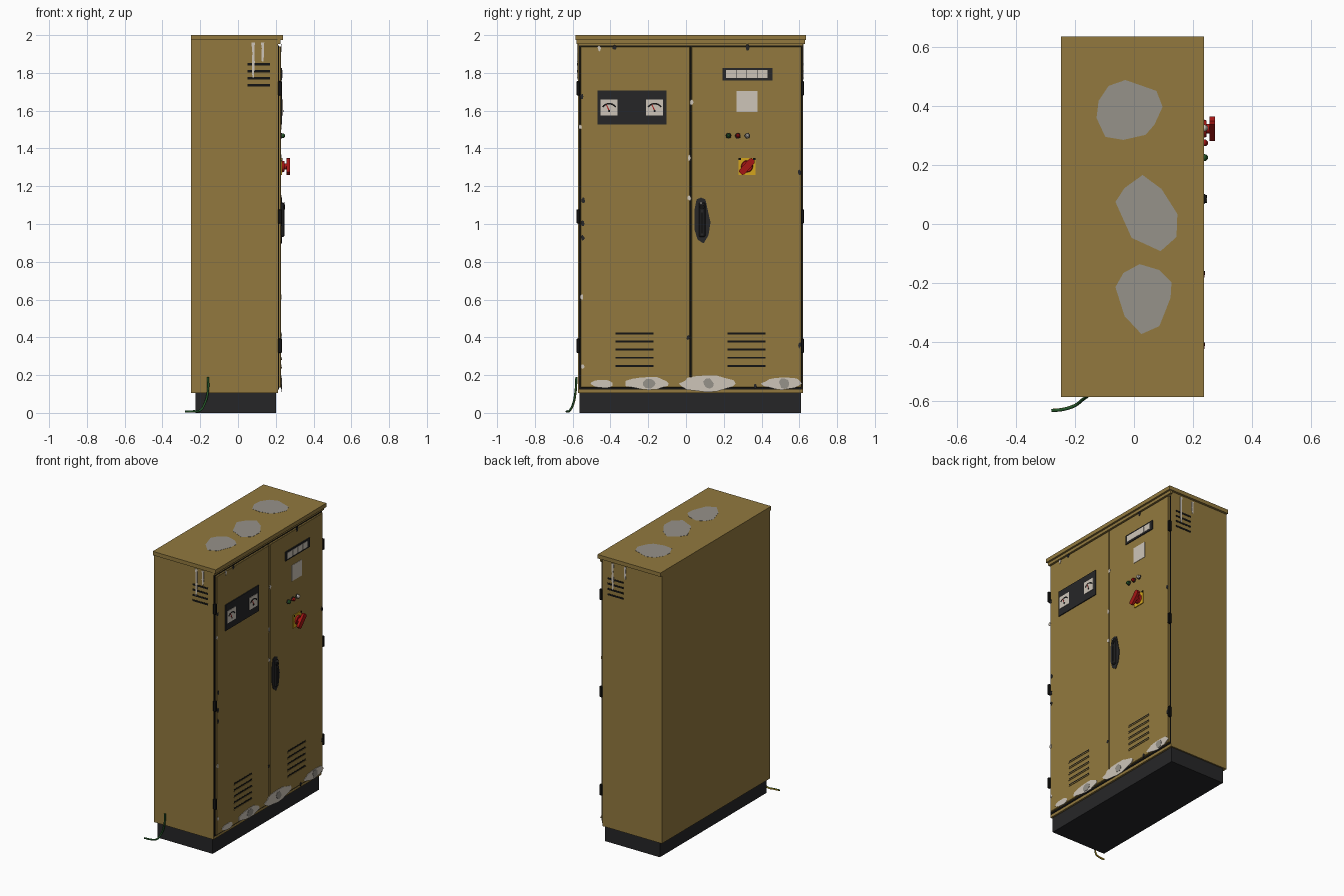
import bpy, bmesh, math, random
from mathutils import Vector, Matrix

if "Cube" in bpy.data.objects:
    bpy.data.objects.remove(bpy.data.objects["Cube"])

random.seed(4)


def material(name, r, g, b):
    m = bpy.data.materials.new(name)
    lin = lambda c: (c / 255 / 12.92) if c < 11 else ((c / 255 + 0.055) / 1.055) ** 2.4
    m.diffuse_color = (lin(r), lin(g), lin(b), 1)
    m.use_nodes = True
    m.node_tree.nodes["Principled BSDF"].inputs["Base Color"].default_value = m.diffuse_color
    return m


TAN = material("mustard paint", 146, 121, 62)
CHAR = material("charcoal", 38, 38, 39)
BLACK = material("black", 20, 20, 19)
WHITE = material("off white", 206, 197, 185)
GREY = material("bare grey", 150, 146, 138)
RED = material("red", 165, 22, 20)
YELLOW = material("yellow", 212, 165, 28)
GREEN = material("green", 38, 88, 42)


def finish(name, bm, mat, smooth=False):
    bmesh.ops.recalc_face_normals(bm, faces=bm.faces)
    me = bpy.data.meshes.new(name)
    bm.to_mesh(me)
    bm.free()
    me.materials.append(mat)
    ob = bpy.data.objects.new(name, me)
    bpy.context.collection.objects.link(ob)
    if smooth:
        bpy.context.view_layer.objects.active = ob
        ob.select_set(True)
        bpy.ops.object.shade_smooth_by_angle(angle=math.radians(40))
        ob.select_set(False)
    return ob


def box(name, x, y, z, mat, bevel=0):
    bm = bmesh.new()
    bmesh.ops.create_cube(bm, size=1)
    for v in bm.verts:
        v.co = [(a[0] + a[1]) / 2 + c * (a[1] - a[0]) for a, c in zip((x, y, z), v.co)]
    if bevel:
        bmesh.ops.bevel(bm, geom=bm.edges[:], offset=bevel, segments=1, affect='EDGES')
    return finish(name, bm, mat)


def plate(name, pts, axis, level, depth, mat):
    """Flat outline extruded along an axis; pts use the other two axes in order."""
    bm = bmesh.new()

    def place(p):
        c = list(p)
        c.insert(axis, level)
        return bm.verts.new(c)
    f = bm.faces.new([place(p) for p in pts])
    new = bmesh.ops.extrude_face_region(bm, geom=[f])["geom"]
    d = Vector((0, 0, 0))
    d[axis] = depth
    bmesh.ops.translate(bm, vec=d, verts=[g for g in new if isinstance(g, bmesh.types.BMVert)])
    return finish(name, bm, mat)


def blob(cy, cz, ry, rz, n=9, jitter=0.25):
    out = []
    for i in range(n):
        a, k = math.tau * i / n, 1 - random.random() * jitter
        out.append((cy + ry * k * math.cos(a), cz + rz * k * math.sin(a)))
    return out


def rod(name, x0, x1, y, z, r0, r1, mat, n=20):
    bm = bmesh.new()
    bmesh.ops.create_cone(bm, cap_ends=True, segments=n, radius1=r0, radius2=r1, depth=x1 - x0)
    bm.transform(Matrix.Translation(((x0 + x1) / 2, y, z)) @ Matrix.Rotation(math.pi / 2, 4, 'Y'))
    return finish(name, bm, mat, True)


F = 0.228  # door face

# Cabinet shell
box("plinth", (-0.225, 0.20), (-0.565, 0.61), (0, 0.105), CHAR)
box("cabinet_body", (-0.248, 0.212), (-0.573, 0.62), (0.105, 1.973), TAN)
box("roof", (-0.248, 0.238), (-0.586, 0.636), (1.973, 2.0), TAN)
box("roof_lip", (0.21, 0.225), (-0.58, 0.63), (1.953, 1.974), TAN)
box("door_seal", (0.205, 0.216), (-0.567, 0.617), (0.125, 1.944), BLACK)
box("left_door", (0.214, F), (-0.558, 0.021), (0.135, 1.94), TAN, 0.002)
box("right_door", (0.214, F), (0.030, 0.611), (0.135, 1.94), TAN, 0.002)

# Hinges on both outer edges
for y in (-0.571, 0.616):
    for z in (0.355, 1.04, 1.718):
        box("hinge", (0.212, 0.233), (y - 0.008, y + 0.008), (z - 0.038, z + 0.038), BLACK, 0.003)

# Louvres on the doors and the side walls
for y in (-0.272, 0.32):
    for i in range(5):
        z = 0.247 + 0.043 * i
        box("door_louvre_slot", (F - 0.003, F + 0.001), (y - 0.1, y + 0.1), (z - 0.007, z + 0.007), BLACK)
        box("door_louvre_hood", (F - 0.003, F + 0.004), (y - 0.1, y + 0.1), (z - 0.009, z - 0.003), TAN)
for y in (-0.573, 0.62):
    for i in range(4):
        z = 1.735 + 0.037 * i
        box("side_louvre_slot", (0.05, 0.17), (y - 0.002, y + 0.002), (z - 0.006, z + 0.006), BLACK)

# Instrument panel with two dial meters
box("instrument_panel", (F - 0.002, F + 0.006), (-0.468, -0.103), (1.528, 1.708), CHAR)
for y in (-0.407, -0.166):
    box("meter_face", (F, F + 0.009), (y - 0.045, y + 0.045), (1.575, 1.66), WHITE)
    angles = [math.radians(35 + 11 * i) for i in range(11)]
    arc = [(y + 0.046 * math.cos(a), 1.595 + 0.046 * math.sin(a)) for a in angles]
    arc += [(y + 0.038 * math.cos(a), 1.595 + 0.038 * math.sin(a)) for a in reversed(angles)]
    plate("meter_scale", arc, 0, F + 0.008, 0.002, BLACK)
    plate("meter_needle", [(y - 0.003, 1.6), (y + 0.003, 1.6), (y - 0.012, 1.632), (y - 0.016, 1.63)],
          0, F + 0.008, 0.003, RED)
    rod("meter_pivot", F + 0.008, F + 0.012, y, 1.598, 0.006, 0.006, BLACK, 10)

# Label strip and blank plate
box("label_frame", (F - 0.002, F + 0.006), (0.193, 0.458), (1.761, 1.825), CHAR)
for i in range(4):
    y = 0.211 + 0.056 * i
    box("label_cell", (F, F + 0.008), (y, y + 0.053), (1.772, 1.814), WHITE)
box("notice_plate", (F - 0.002, F + 0.002), (0.267, 0.378), (1.592, 1.703), WHITE)

# Indicator lamps
for y, m in ((0.225, GREEN), (0.275, RED), (0.325, WHITE)):
    rod("lamp_collar", F - 0.002, F + 0.006, y, 1.467, 0.015, 0.014, CHAR)
    rod("lamp_base", F + 0.004, F + 0.016, y, 1.467, 0.012, 0.011, m)
    rod("lamp_cap", F + 0.016, F + 0.022, y, 1.467, 0.011, 0.005, m)

# Rotary main switch
SY, SZ = 0.323, 1.305
box("switch_plate", (F - 0.002, F + 0.006), (SY - 0.045, SY + 0.045), (SZ - 0.045, SZ + 0.045), YELLOW)
for sy in (-1, 1):
    box("switch_screw_mark", (F, F + 0.008), (SY + sy * 0.038 - 0.006, SY + sy * 0.038 + 0.006),
        (SZ + 0.033, SZ + 0.045), BLACK)
rod("switch_collar", F + 0.004, F + 0.018, SY, SZ, 0.032, 0.028, RED)
rod("switch_stem", F + 0.016, 0.26, SY, SZ, 0.016, 0.016, RED)
ca, sa = math.cos(math.radians(48)), math.sin(math.radians(48))
grip = [(-0.05, -0.012), (-0.04, -0.018), (0.04, -0.018), (0.05, -0.01),
        (0.05, 0.01), (0.04, 0.018), (-0.04, 0.018), (-0.05, 0.012)]
plate("switch_grip", [(SY + u * ca - v * sa, SZ + u * sa + v * ca) for u, v in grip], 0, 0.256, 0.018, RED)

# Door handle on a dark worn backing
plate("handle_backing", [(0.08, 1.14), (0.103, 1.13), (0.119, 1.055), (0.13, 1.01), (0.119, 0.94),
                         (0.093, 0.897), (0.061, 0.918), (0.045, 0.97), (0.045, 1.075), (0.056, 1.13)],
      0, F - 0.001, 0.005, CHAR)
box("handle_lever", (F, 0.245), (0.068, 0.102), (0.93, 1.115), CHAR, 0.006)
box("handle_groove", (0.243, 0.246), (0.080, 0.090), (0.95, 1.06), BLACK)
rod("handle_lock", F, 0.248, 0.085, 1.09, 0.014, 0.013, BLACK, 14)
plate("handle_chip", blob(0.08, 1.112, 0.008, 0.006, 6), 0, 0.2445, 0.002, GREY)

# Worn patches along the lower door edge, with bare metal inside the larger ones
for cy, cz, ry, rz, inner in ((-0.442, 0.153, 0.066, 0.024, 0), (-0.203, 0.156, 0.13, 0.038, 0.045),
                              (0.11, 0.155, 0.155, 0.048, 0.034), (0.508, 0.156, 0.112, 0.038, 0.032)):
    plate("worn_patch", blob(cy, cz, ry, rz, 16, 0.2), 0, F - 0.001, 0.004, WHITE)
    if inner:
        plate("bare_patch", blob(cy + 0.01, cz, inner, 0.03, 9, 0.35), 0, F + 0.002, 0.003, GREY)

# Small paint chips on the door edges
dark = ((-0.378, 1.935), (0.325, 1.935), (-0.553, 1.675), (-0.543, 1.125), (-0.546, 1.005), (-0.546, 0.925),
        (0.6, 1.275), (0.012, 0.4), (0.367, 0.14), (0.602, 0.36), (-0.23, 0.137))
light = ((-0.458, 1.93), (-0.562, 1.515), (-0.553, 0.615), (0.028, 1.645), (0.018, 1.35), (0.018, 1.137),
         (-0.548, 0.245))
for spots, m in ((dark, CHAR), (light, WHITE)):
    for y, z in spots:
        plate("paint_chip", blob(y, z, 0.012, 0.019, 7, 0.4), 0, F - 0.001, 0.003, m)

# Drip streaks under the roof on both sides
for y, streaks in ((-0.573, ((0.08, 1.775), (0.13, 1.86))), (0.62, ((0.13, 1.775), (0.035, 1.875)))):
    for x, end in streaks:
        h = 1.96 - end
        pts = [(x - 0.009, 1.96), (x + 0.009, 1.96), (x + 0.007, 1.96 - h * 0.4), (x + 0.009, 1.96 - h * 0.55),
               (x + 0.004, end), (x - 0.004, end), (x - 0.007, 1.96 - h * 0.6), (x - 0.004, 1.96 - h * 0.3)]
        plate("drip_streak", pts, 1, y - 0.003, 0.006, WHITE)

# Bare patches on the roof
roof_patches = (
    [(-0.12, 0.417), (-0.086, 0.468), (-0.029, 0.488), (0.076, 0.451), (0.097, 0.397), (0.069, 0.336),
     (0.039, 0.302), (-0.036, 0.285), (-0.097, 0.295), (-0.127, 0.359)],
    [(-0.063, 0.075), (-0.032, 0.122), (0.029, 0.166), (0.093, 0.119), (0.147, 0.034), (0.144, -0.044),
     (0.09, -0.092), (-0.008, -0.047)],
    [(-0.063, -0.214), (-0.036, -0.166), (0.019, -0.136), (0.086, -0.156), (0.127, -0.197), (0.124, -0.25),
     (0.086, -0.346), (0.025, -0.373), (-0.032, -0.312)])
for pts in roof_patches:
    plate("roof_patch", pts, 2, 1.999, 0.002, GREY)

# Green and yellow earth wire at the base
path = [(-0.158, -0.58, 0.19), (-0.16, -0.585, 0.11), (-0.178, -0.598, 0.045),
        (-0.2, -0.615, 0.013), (-0.24, -0.628, 0.008), (-0.28, -0.632, 0.008)]
cu = bpy.data.curves.new("wire_path", 'CURVE')
cu.dimensions = '3D'
cu.bevel_depth = 0.006
cu.bevel_resolution = 1
cu.use_fill_caps = True
cu.resolution_u = 5
sp = cu.splines.new('BEZIER')
sp.bezier_points.add(len(path) - 1)
for bp, p in zip(sp.bezier_points, path):
    bp.co = p
    bp.handle_left_type = bp.handle_right_type = 'AUTO'
wire = bpy.data.objects.new("earth_wire", cu)
bpy.context.collection.objects.link(wire)
bpy.context.view_layer.objects.active = wire
wire.select_set(True)
bpy.ops.object.convert(target='MESH')
wire = bpy.context.view_layer.objects.active
wire.data.materials.clear()
wire.data.materials.append(GREEN)
wire.data.materials.append(YELLOW)
for f in wire.data.polygons:
    f.material_index = 1 if f.normal.y > 0.5 else 0
